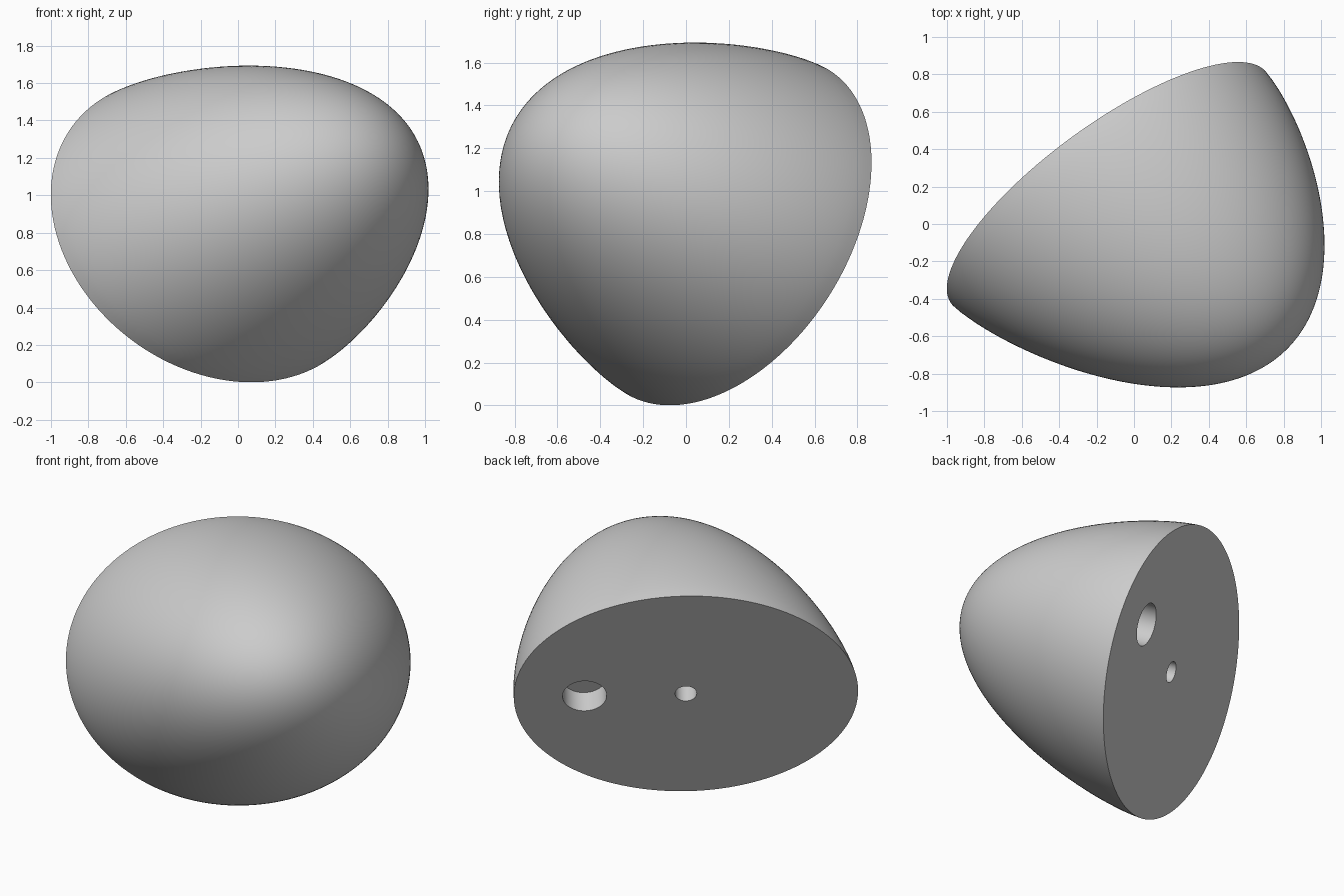
import bpy
import bmesh
from math import sin, cos, pi, radians, sqrt
from mathutils import Matrix, Vector

if "Cube" in bpy.data.objects:
    bpy.data.objects.remove(bpy.data.objects["Cube"], do_unlink=True)

HALF_LONG, HALF_SHORT, HEIGHT = 1.045, 0.878, 1.32
SEGMENTS, RINGS = 128, 56

# Frame of the tilted body: flat base in the local xy plane, dome along local z
azimuth, lift = radians(36.3), radians(22.6)
long_axis = Vector((cos(azimuth), sin(azimuth), 0))
dome_axis = Vector((sin(azimuth) * cos(lift), -cos(azimuth) * cos(lift), sin(lift)))
short_axis = dome_axis.cross(long_axis)
frame = Matrix((long_axis, short_axis, dome_axis)).transposed().to_4x4()
frame = Matrix.Translation((-0.134, 0.192, 0.811)) @ frame @ Matrix.Rotation(-0.02, 4, 'Z')

# Plain grey material
grey = bpy.data.materials.new("plain_grey")
grey.use_nodes = True
colour = (0.6, 0.6, 0.6, 1)
grey.diffuse_color = colour
grey.node_tree.nodes["Principled BSDF"].inputs["Base Color"].default_value = colour


def dome_centre(t):
    """Centre of the section at height fraction t, leaning towards the off-centre tip."""
    return Vector((0.17 * t, -0.03 * t, HEIGHT * t))


def dome_ring(bm, t):
    """Elliptical section at height fraction t."""
    r = sqrt(1 - t ** 1.42)
    angles = [2 * pi * i / SEGMENTS for i in range(SEGMENTS)]
    return [bm.verts.new(dome_centre(t)
                         + Vector((HALF_LONG * r * cos(a), HALF_SHORT * r * sin(a), 0)))
            for a in angles]


# Dome body with flat base
bm = bmesh.new()
rings = [dome_ring(bm, 1 - (1 - k / RINGS) ** 2) for k in range(RINGS)]
tip = bm.verts.new(dome_centre(1))
bm.faces.new(reversed(rings[0]))
for low, high in zip(rings, rings[1:]):
    for i in range(SEGMENTS):
        j = (i + 1) % SEGMENTS
        bm.faces.new((low[i], low[j], high[j], high[i]))
for i in range(SEGMENTS):
    bm.faces.new((rings[-1][i], rings[-1][(i + 1) % SEGMENTS], tip))
bmesh.ops.recalc_face_normals(bm, faces=bm.faces)
mesh = bpy.data.meshes.new("dome_body")
bm.to_mesh(mesh)
bm.free()
mesh.materials.append(grey)
dome = bpy.data.objects.new("dome_body", mesh)
dome.matrix_world = frame
bpy.context.collection.objects.link(dome)


def drill(name, x, radius, depth):
    """Cut a blind round hole into the flat base."""
    bpy.ops.mesh.primitive_cylinder_add(vertices=48, radius=radius, depth=2 * depth)
    cutter = bpy.context.object
    cutter.name = name
    cutter.hide_render = True
    cutter.data.materials.append(grey)
    cutter.matrix_world = frame @ Matrix.Translation((x, 0, 0))
    bpy.context.view_layer.update()
    cut = dome.modifiers.new(name, 'BOOLEAN')
    cut.operation = 'DIFFERENCE'
    cut.solver = 'EXACT'
    cut.object = cutter
    bpy.context.view_layer.objects.active = dome
    bpy.ops.object.modifier_apply(modifier=name)
    bpy.data.objects.remove(cutter, do_unlink=True)


# Mounting holes
drill("centre_hole", 0, 0.066, 0.15)
drill("side_hole", 0.615, 0.134, 0.15)

# Smooth dome, crisp rim and holes
bpy.ops.object.select_all(action='DESELECT')
dome.select_set(True)
bpy.context.view_layer.objects.active = dome
bpy.ops.object.shade_smooth_by_angle(angle=radians(35))
